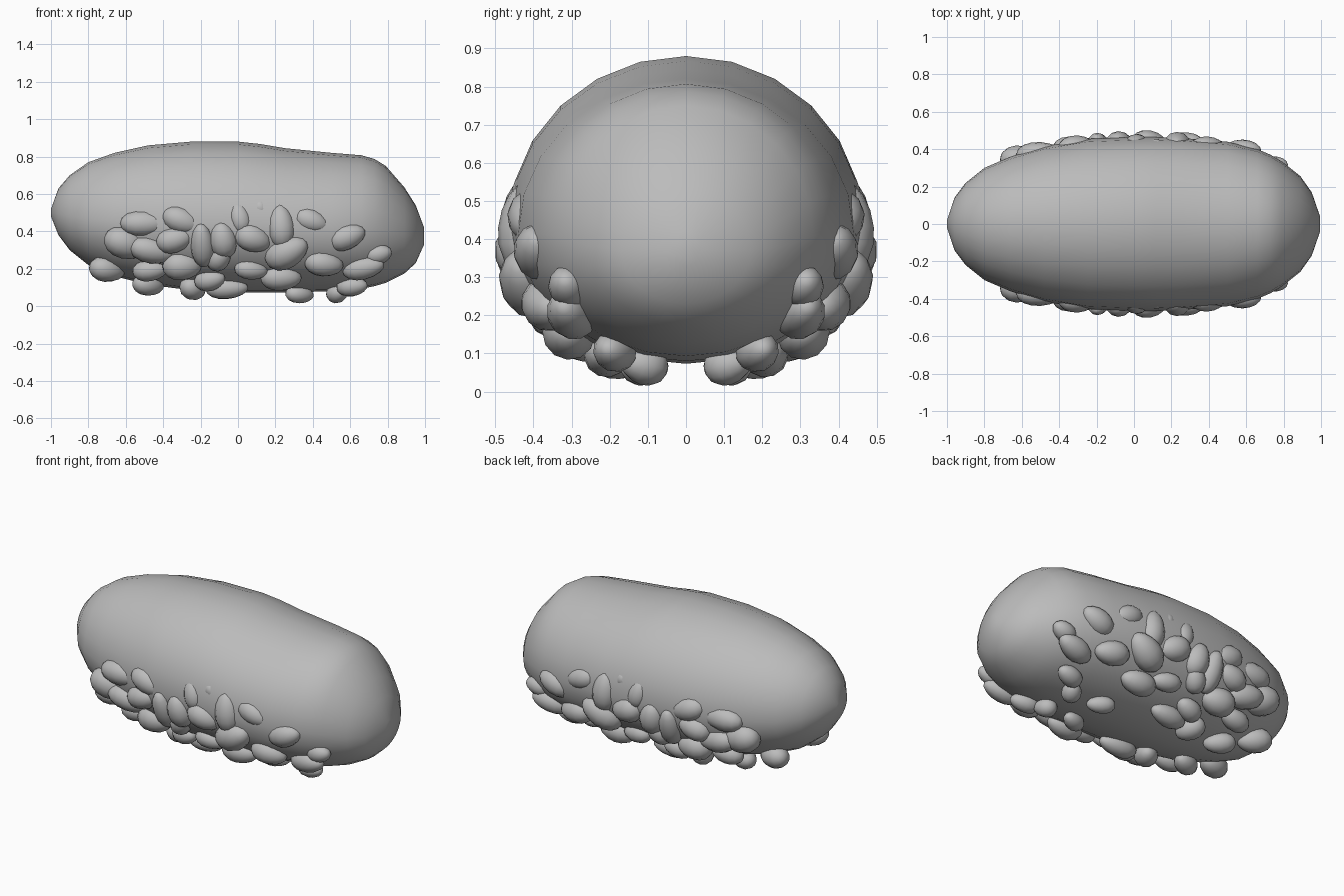
import bpy, bmesh
from math import sin, cos, pi, asin, radians
from mathutils import Vector

old = bpy.data.objects.get("Cube")
if old:
    bpy.data.objects.remove(old, do_unlink=True)

grey = bpy.data.materials.new("stone grey")
grey.use_nodes = True
colour = (0.5, 0.5, 0.5, 1)
grey.diffuse_color = colour
grey.node_tree.nodes["Principled BSDF"].inputs["Base Color"].default_value = colour


def make_object(name, bm):
    bmesh.ops.recalc_face_normals(bm, faces=bm.faces)
    for face in bm.faces:
        face.smooth = True
    mesh = bpy.data.meshes.new(name)
    bm.to_mesh(mesh)
    bm.free()
    mesh.materials.append(grey)
    obj = bpy.data.objects.new(name, mesh)
    bpy.context.collection.objects.link(obj)
    return obj


# Body stations: x, top height, bottom height, half width
STATIONS = [
    (-1, .52, .48, .02), (-.96, .63, .38, .14), (-.9, .70, .30, .22),
    (-.8, .77, .22, .30), (-.66, .82, .16, .36), (-.48, .86, .115, .415),
    (-.25, .88, .085, .455), (0, .88, .073, .465), (.12, .867, .073, .465),
    (.25, .845, .073, .46), (.5, .82, .08, .44), (.66, .807, .093, .4),
    (.73, .787, .107, .37), (.79, .75, .125, .335), (.89, .635, .175, .255),
    (.95, .54, .23, .17), (.995, .42, .33, .04),
]
SIDES = 24
WAIST = .45  # the widest level, as a share of the section height


def section(x):
    """Top, bottom and half width of the body at x."""
    for a, b in zip(STATIONS, STATIONS[1:]):
        if a[0] <= x <= b[0]:
            t = (x - a[0]) / (b[0] - a[0])
            return [p + (q - p) * t for p, q in zip(a[1:], b[1:])]


# Body: lofted egg-shaped rings with capped ends
bm = bmesh.new()
rings = []
for x, top, low, wide in STATIONS:
    mid = low + WAIST * (top - low)
    ring = []
    for i in range(SIDES):
        turn = 2 * pi * i / SIDES
        tall = top - mid if cos(turn) > 0 else mid - low
        ring.append(bm.verts.new((x, wide * sin(turn), mid + tall * cos(turn))))
    rings.append(ring)
for a, b in zip(rings, rings[1:]):
    for i in range(SIDES):
        j = (i + 1) % SIDES
        bm.faces.new((a[i], a[j], b[j], b[i]))
bm.faces.new(rings[0])
bm.faces.new(rings[-1])
make_object("body", bm)


def pebble(name, x, z, length, width, angle):
    """Egg-shaped stone lying on the body surface, mirrored to the back."""
    top, low, wide = section(x)
    mid = low + WAIST * (top - low)
    tall = mid - low if z < mid else top - mid
    t = min(.97, (mid - z) / (tall + .025))
    phi = asin(t)
    normal = Vector((0, -cos(phi) / wide, -sin(phi) / tall)).normalized()
    along = Vector((1, 0, 0))
    up = normal.cross(along)
    turn = radians(angle)
    major = along * cos(turn) + up * sin(turn)
    minor = normal.cross(major)
    # stones sit deep in the flanks and hang free under the belly
    lift = -.04 + .065 * max(t, 0)
    centre = Vector((x, -wide * cos(phi), mid - tall * t)) + normal * lift
    bm = bmesh.new()
    bmesh.ops.create_uvsphere(bm, u_segments=12, v_segments=8, radius=1)
    for v in bm.verts:
        # one end slimmer than the other
        slim = 1 - .12 * v.co.z
        v.co = (centre + major * v.co.z * length / 2
                + minor * v.co.x * slim * width / 2
                + normal * v.co.y * slim * width * .48)
    obj = make_object(name, bm)
    mirror = obj.modifiers.new("mirror", 'MIRROR')
    mirror.use_axis = (False, True, False)


# Pebbles in hundredths: x, height, length, width, tilt in degrees
SIDE_PEBBLES = [
    (-50, 44, 26, 14, 0), (-30, 46, 22, 14, -20), (-60, 32, 24, 17, -20),
    (-46, 28, 25, 14, -15), (-34, 34, 20, 14, 15), (-19, 31, 25, 13, 95),
    (-8, 34, 20, 15, 100), (1, 48, 18, 12, 105), (23, 43, 24, 15, 95),
    (8, 35, 20, 15, -20), (26, 27, 25, 17, 30), (39, 46.5, 20, 13, -20),
    (58, 36, 21, 14, 20), (75, 26, 15, 11, 15), (12, 54, 10, 9, -60),
]
BELLY_PEBBLES = [
    (-70, 19, 20, 14, -25), (-48, 11, 18, 12, -30), (-47, 18, 19, 12, 10),
    (-30, 20, 21, 16, 0), (-24, 9, 17, 13, -60), (7, 18, 18, 11, -10),
    (-6, 9, 23, 12, 5), (23, 14, 22, 14, 0), (33, 6, 16, 10, -25),
    (46, 21, 21, 14, -10), (67, 19, 23, 13, 15), (53, 6, 13, 11, 60),
    (61, 10, 17, 11, 15), (-15, 13, 17, 12, 20), (-10, 24, 16, 12, 60),
]
for group, pebbles in (("side", SIDE_PEBBLES), ("belly", BELLY_PEBBLES)):
    for n, (x, z, length, width, tilt) in enumerate(pebbles, 1):
        pebble(f"{group}_pebble_{n}", x / 100, z / 100, length / 100, width / 100, tilt)
